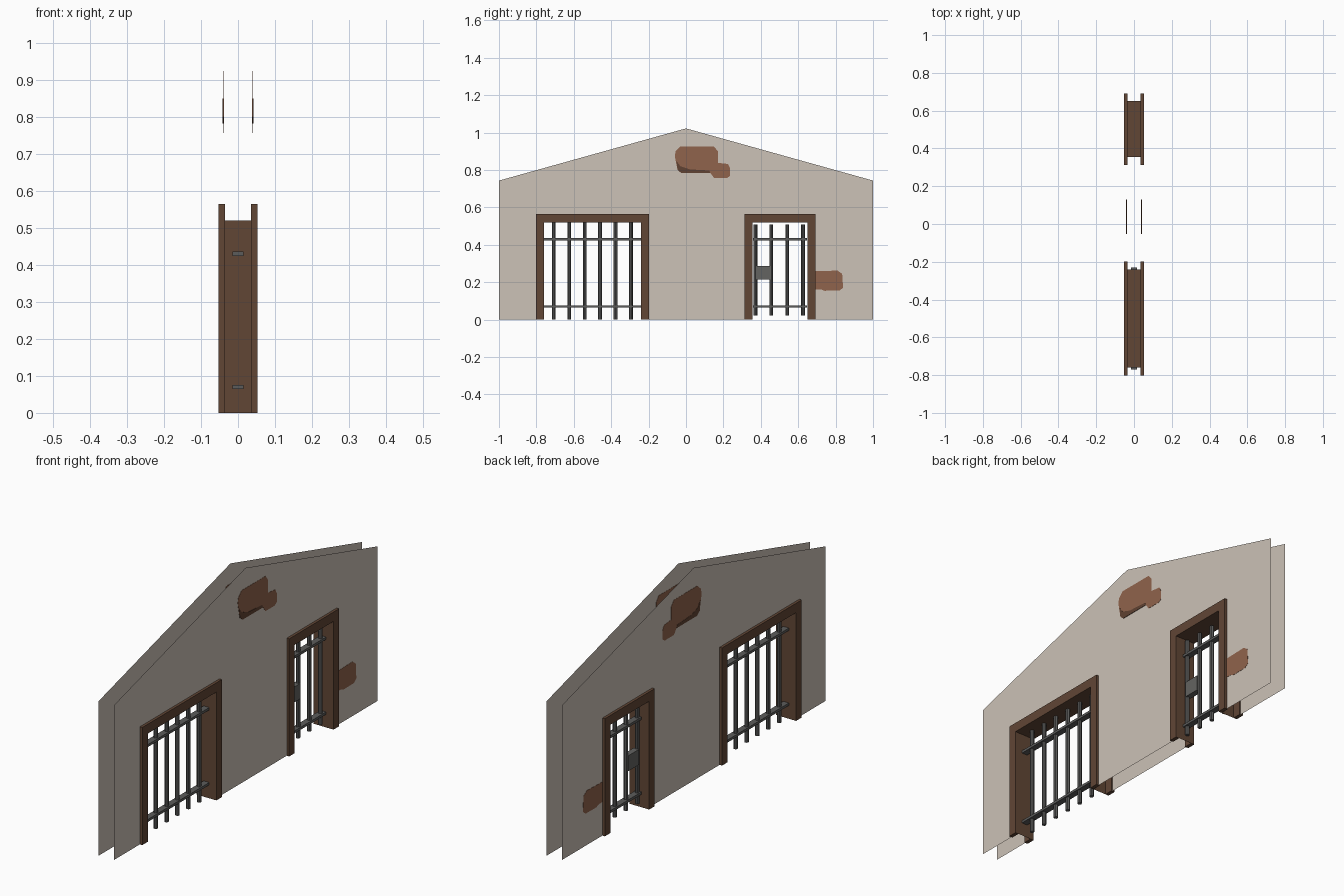
import bpy, bmesh, math

if "Cube" in bpy.data.objects:
    bpy.data.objects.remove(bpy.data.objects["Cube"])


def material(name, srgb):
    m = bpy.data.materials.new(name)
    lin = [((c / 255 + 0.055) / 1.055) ** 2.4 for c in srgb]
    m.diffuse_color = (*lin, 1)
    m.use_nodes = True
    m.node_tree.nodes["Principled BSDF"].inputs["Base Color"].default_value = m.diffuse_color
    return m


PLASTER = material("plaster", (204, 194, 183))
BRICK = material("exposed_brick", (144, 99, 76))
BRICK_DARK = material("brick_edge", (96, 66, 50))
WOOD = material("dark_wood", (97, 70, 53))
IRON = material("iron", (92, 92, 91))
STEEL = material("lock_steel", (99, 99, 97))


def finish(name, bm, mat):
    bmesh.ops.recalc_face_normals(bm, faces=bm.faces)
    me = bpy.data.meshes.new(name)
    bm.to_mesh(me)
    bm.free()
    me.materials.append(mat)
    ob = bpy.data.objects.new(name, me)
    bpy.context.collection.objects.link(ob)
    return ob


def plate(name, profile, x0, x1, mat):
    """(y, z) profile at x0, extruded to x1 unless they are equal."""
    bm = bmesh.new()
    f = bm.faces.new([bm.verts.new((x0, y, z)) for y, z in profile])
    if x1 != x0:
        r = bmesh.ops.extrude_face_region(bm, geom=[f], use_keep_orig=True)
        vs = [v for v in r["geom"] if isinstance(v, bmesh.types.BMVert)]
        bmesh.ops.translate(bm, verts=vs, vec=(x1 - x0, 0, 0))
    elif x0 < 0:
        f.normal_flip()
    return finish(name, bm, mat)


def box(name, y0, y1, z0, z1, hx, mat):
    return plate(name, [(y0, z0), (y1, z0), (y1, z1), (y0, z1)], -hx, hx, mat)


def bar(name, y, z0, z1):
    bm = bmesh.new()
    bmesh.ops.create_cone(bm, cap_ends=True, segments=8, radius1=0.01,
                          radius2=0.01, depth=z1 - z0)
    bmesh.ops.translate(bm, verts=bm.verts, vec=(0, y, (z0 + z1) / 2))
    return finish(name, bm, IRON)


TOP = 0.52
WINDOW = (-0.76, -0.24)
DOOR = (0.355, 0.65)


def opening(a, b):
    return [(a, 0), (a, TOP), (b, TOP), (b, 0)]


# gabled wall skins with the two openings, and their plaster damage
outline = ([(-1, 0)] + opening(*WINDOW) + opening(*DOOR)
           + [(1, 0), (1, 0.743), (0, 1.022), (-1, 0.743)])
upper = [(-.055, .90), (-.03, .925), (.15, .925), (.17, .90), (.17, .838),
         (.225, .832), (.236, .81), (.236, .768), (.22, .757), (.15, .757),
         (.13, .785), (-.02, .785), (-.045, .80), (-.06, .875)]
upper_edge = [(-.052, .85), (-.03, .82), (.02, .803), (.125, .797),
              (.13, .783), (-.025, .783), (-.045, .80)]
lower = [(.68, .258), (.81, .262), (.835, .245), (.84, .17), (.82, .155),
         (.74, .154), (.72, .162), (.68, .162)]
for s, side in ((-1, "left"), (1, "right")):
    x = s * 0.04
    plate(f"wall_{side}", outline, x, x, PLASTER)
    plate(f"upper_patch_{side}", upper, x - .001, x + .001, BRICK)
    plate(f"upper_patch_edge_{side}", upper_edge, x - .002, x + .002, BRICK_DARK)
    plate(f"lower_patch_{side}", lower, x - .001, x + .001, BRICK)

# frames: a trim on each side and a lining through the wall
for name, (a, b) in (("window", WINDOW), ("door", DOOR)):
    w, h = 0.042, TOP + 0.045
    trim = [(a - w, 0), (a - w, h), (b + w, h), (b + w, 0)] + opening(a, b)[::-1]
    for s, side in ((-1, "left"), (1, "right")):
        plate(f"{name}_trim_{side}", trim, s * 0.035, s * 0.053, WOOD)
    bm = bmesh.new()
    rows = [[bm.verts.new((x, y, z)) for y, z in opening(a, b)]
            for x in (-0.036, 0.036)]
    for i in range(3):
        bm.faces.new((rows[0][i], rows[0][i + 1], rows[1][i + 1], rows[1][i]))
    finish(f"{name}_lining", bm, WOOD)

# window bars
for i in range(6):
    bar(f"window_bar_{i}", -0.707 + i * 0.0825, 0, TOP)
# door bars
for i in range(4):
    bar(f"door_bar_{i}", 0.371 + i * 0.085, 0.022, 0.507)
# flat cross rails
for z in (0.07, 0.43):
    box("window_rail", -0.77, -0.23, z - .006, z + .006, 0.015, IRON)
    box("door_rail", 0.358, 0.647, z - .006, z + .006, 0.015, IRON)
# door lock
box("door_lock", 0.375, 0.455, 0.213, 0.287, 0.014, STEEL)
